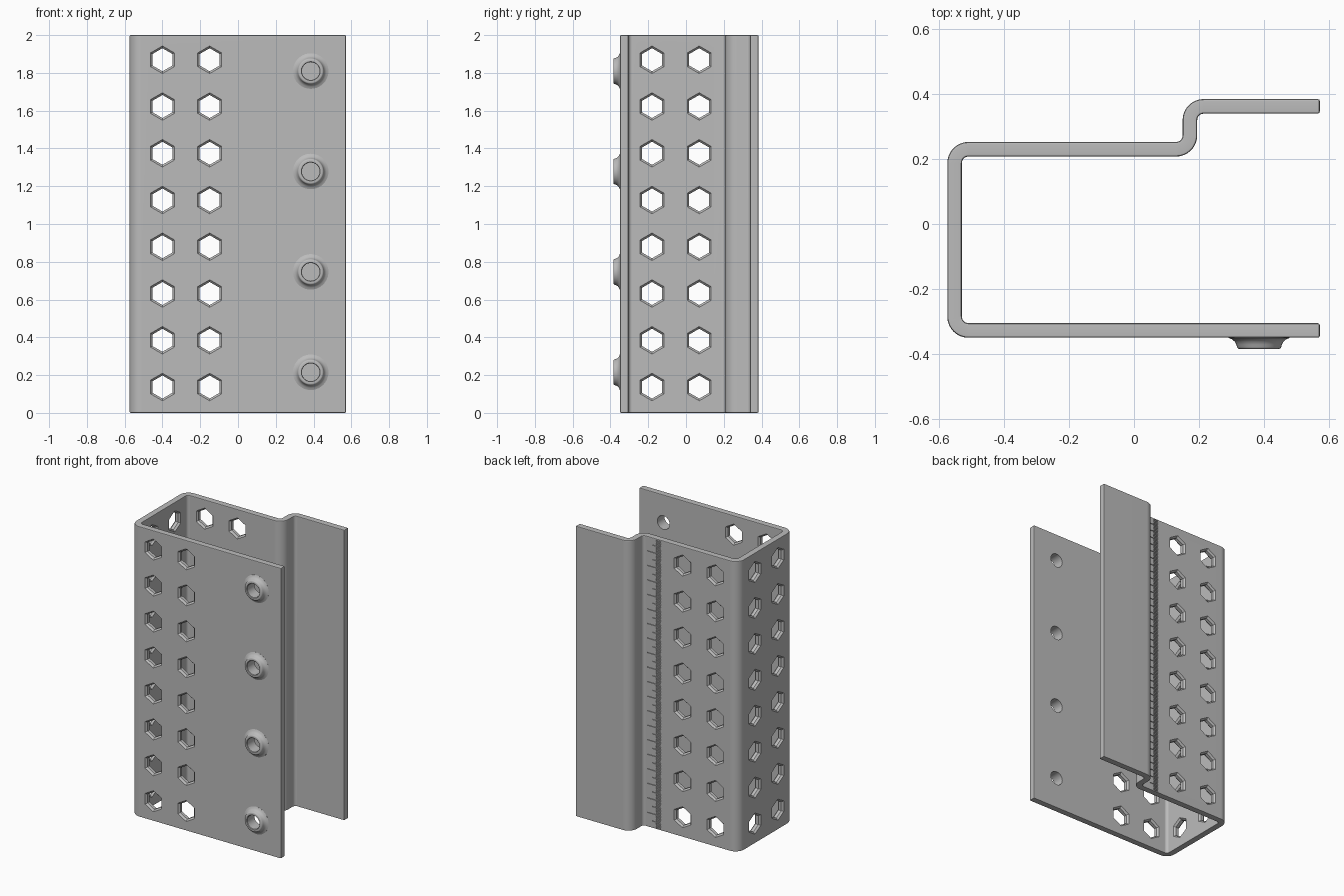
import bpy, bmesh, math
from mathutils import Vector, Matrix

cube = bpy.data.objects.get("Cube")
if cube:
    bpy.data.objects.remove(cube)

HEIGHT, THICK, BEND = 2.0, 0.045, 0.0425
FRONT_Y, BACK_Y, SIDE_X = -0.3275, 0.23, -0.552

steel = bpy.data.materials.new("grey steel")
steel.use_nodes = True
grey = (0.5, 0.5, 0.5, 1)
steel.diffuse_color = grey
steel.node_tree.nodes["Principled BSDF"].inputs["Base Color"].default_value = grey


def make_object(name, bm):
    bmesh.ops.recalc_face_normals(bm, faces=bm.faces)
    mesh = bpy.data.meshes.new(name)
    bm.to_mesh(mesh)
    bm.free()
    obj = bpy.data.objects.new(name, mesh)
    bpy.context.collection.objects.link(obj)
    mesh.materials.append(steel)
    return obj


def smooth(obj):
    bpy.ops.object.select_all(action='DESELECT')
    obj.select_set(True)
    bpy.context.view_layer.objects.active = obj
    bpy.ops.object.shade_smooth_by_angle(angle=math.radians(35))
    obj.modifiers.new("even shading", 'WEIGHTED_NORMAL').keep_sharp = True


def loft(bm, sections, sides, matrix, closed=False):
    """Rings of (radius, depth) about local z, skinned and capped or closed in a loop."""
    rings = []
    for radius, depth in sections:
        angles = [math.tau * i / sides for i in range(sides)]
        rings.append([bm.verts.new(matrix @ Vector((radius * math.cos(a), radius * math.sin(a), depth)))
                      for a in angles])
    pairs = list(zip(rings, rings[1:]))
    if closed:
        pairs.append((rings[-1], rings[0]))
    else:
        bm.faces.new(rings[0])
        bm.faces.new(rings[-1])
    for a, b in pairs:
        for i in range(sides):
            j = (i + 1) % sides
            bm.faces.new((a[i], a[j], b[j], b[i]))


def bent_strip(corners, steps=8):
    """Pairs of points either side of a centreline with rounded right-angle bends."""
    pts = [Vector(c) for c in corners]
    half, pairs = THICK / 2, []

    def add(p, d):
        n = Vector((-d.y, d.x)) * half
        pairs.append((p + n, p - n))

    add(pts[0], (pts[1] - pts[0]).normalized())
    for a, p, b in zip(pts, pts[1:], pts[2:]):
        d0, d1 = (p - a).normalized(), (b - p).normalized()
        centre = p + (d1 - d0) * BEND
        for i in range(steps + 1):
            t = math.pi / 2 * i / steps
            direction = d0 * math.cos(t) + d1 * math.sin(t)
            outward = d0 * math.sin(t) - d1 * math.cos(t)
            add(centre + outward * BEND, direction)
    add(pts[-1], (pts[-1] - pts[-2]).normalized())
    return pairs


# Bent sheet channel with a stepped rear flange
bm = bmesh.new()
path = [(0.572, FRONT_Y), (SIDE_X, FRONT_Y), (SIDE_X, BACK_Y),
        (0.172, BACK_Y), (0.172, 0.362), (0.572, 0.362)]
pairs = bent_strip(path)
for (a, b), (c, d) in zip(pairs, pairs[1:]):
    bm.faces.new([bm.verts.new((p.x, p.y, 0)) for p in (a, b, d, c)])
bmesh.ops.remove_doubles(bm, verts=bm.verts, dist=1e-5)
top = bmesh.ops.extrude_face_region(bm, geom=bm.faces[:])["geom"]
bmesh.ops.translate(bm, vec=(0, 0, HEIGHT), verts=[g for g in top if isinstance(g, bmesh.types.BMVert)])
bmesh.ops.recalc_face_normals(bm, faces=bm.faces)
edges = [e for e in bm.edges if e.calc_face_angle(0) > math.radians(45)]
bmesh.ops.bevel(bm, geom=edges, offset=0.007, segments=2, profile=0.5, affect='EDGES')
channel = make_object("bent_channel", bm)

# Cutters: chamfered hexagonal holes in the three walls
cut = bmesh.new()
along_y = Matrix.Rotation(math.pi / 2, 4, 'X')
along_x = Matrix.Rotation(math.pi / 2, 4, 'Y')
point_up = Matrix.Rotation(math.pi / 2, 4, 'Z')
hexagon = [(0.085, -0.0345), (0.061, -0.0105), (0.061, 0.0105), (0.085, 0.0345)]
for row in range(8):
    z = 0.137 + 0.2475 * row
    for x in (-0.4, -0.15):
        for y in (FRONT_Y, BACK_Y):
            loft(cut, hexagon, 6, Matrix.Translation((x, y, z)) @ along_y @ point_up)
    for y in (-0.18, 0.07):
        loft(cut, hexagon, 6, Matrix.Translation((SIDE_X, y, z)) @ along_x)

# Cutters: round holes behind the bosses
boss_places = [Matrix.Translation((0.385, -0.35, 0.215 + 0.5315 * i)) @ along_y for i in range(4)]
for place in boss_places:
    loft(cut, [(0.047, -0.08), (0.047, 0.02)], 40, place)

# Cutters: engraved scale on the back, with longer marks at each fifth and tenth
for i in range(1, 200):
    length = 0.1 if i % 10 == 0 else 0.065 if i % 5 == 0 else 0.035
    size = Matrix.Diagonal((length, 0.02, 0.004, 1))
    bmesh.ops.create_cube(cut, size=1, matrix=Matrix.Translation((0.015 + length / 2, 0.2575, i * 0.01)) @ size)
cutter = make_object("hole_cutter", cut)
cutter.hide_render = True

boolean = channel.modifiers.new("holes", 'BOOLEAN')
boolean.operation = 'DIFFERENCE'
boolean.solver = 'EXACT'
boolean.object = cutter
bpy.context.view_layer.objects.active = channel
bpy.ops.object.modifier_apply(modifier=boolean.name)
bpy.data.objects.remove(cutter)
smooth(channel)

# Flared bosses round the four front holes
flare = [(0.047, -0.004), (0.094, -0.004), (0.094, 0.0005), (0.083, 0.005), (0.075, 0.012),
         (0.07, 0.021), (0.068, 0.029), (0.065, 0.033), (0.06, 0.035), (0.05, 0.035), (0.047, 0.032)]
for i, place in enumerate(boss_places):
    bm = bmesh.new()
    loft(bm, flare, 40, place, closed=True)
    smooth(make_object(f"front_boss_{i + 1}", bm))
